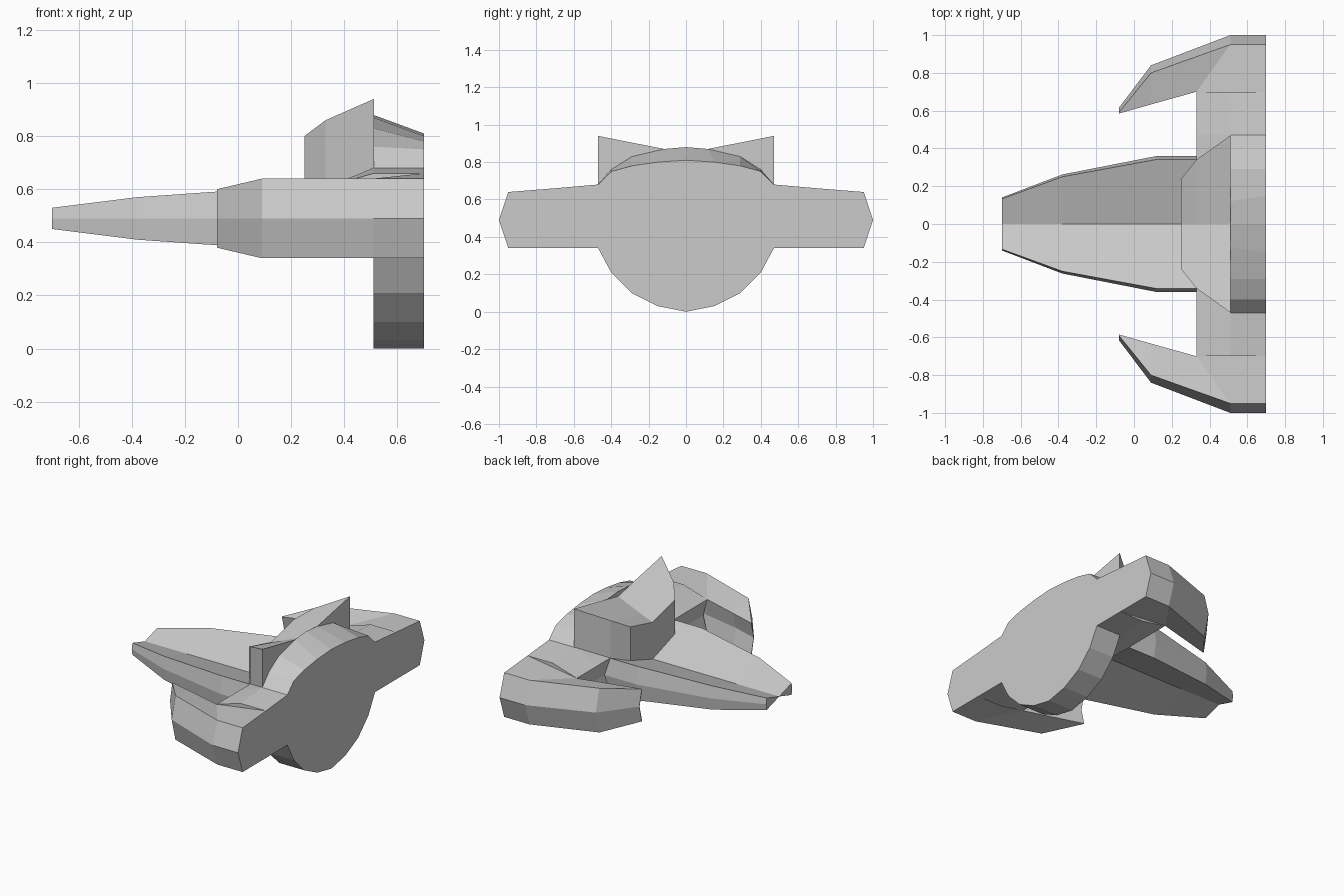
import bpy
import bmesh

if "Cube" in bpy.data.objects:
    bpy.data.objects.remove(bpy.data.objects["Cube"])


def loft(name, rings, mirror=False):
    """Skin matching rings of points, cap both ends, optionally mirror across y."""
    bm = bmesh.new()
    rows = [[bm.verts.new(p) for p in ring] for ring in rings]
    n = len(rows[0])
    for a, b in zip(rows, rows[1:]):
        for i in range(n):
            j = (i + 1) % n
            bm.faces.new((a[i], a[j], b[j], b[i]))
    bm.faces.new(rows[0])
    bm.faces.new(rows[-1])
    bmesh.ops.remove_doubles(bm, verts=bm.verts, dist=0.0005)
    bmesh.ops.recalc_face_normals(bm, faces=bm.faces)
    mesh = bpy.data.meshes.new(name)
    bm.to_mesh(mesh)
    bm.free()
    obj = bpy.data.objects.new(name, mesh)
    bpy.context.collection.objects.link(obj)
    if mirror:
        mod = obj.modifiers.new("mirror", 'MIRROR')
        mod.use_axis = (False, True, False)
        mod.use_mirror_merge = False
    return obj


MID = 0.49

# Nose: two wedge halves meeting in a valley on the centre line
nose = []
for x, y, bevel, h in [(-0.7, 0.14, 0.007, 0.04), (-0.38, 0.262, 0.012, 0.08),
                       (0.12, 0.36, 0.018, 0.115), (0.36, 0.36, 0.018, 0.115)]:
    nose.append([(x, 0, MID), (x, y - bevel, MID + h),
                 (x, y, MID), (x, y - bevel, MID - h)])
loft("nose", nose, mirror=True)


# Forward-swept wing tips with a chevron edge
def tip_ring(outer, edge, inner, inner_mid, h_out, h_in):
    return [(*outer, MID), (*edge, MID + h_out), (*inner, MID + h_in),
            (*inner_mid, MID), (*inner, MID - h_in), (*edge, MID - h_out)]


tips = [
    tip_ring((-0.08, 0.615), (-0.08, 0.59), (-0.08, 0.585), (-0.08, 0.612), 0.11, 0.109),
    tip_ring((0.09, 0.84), (0.09, 0.80), (0.09, 0.633), (0.09, 0.665), 0.15, 0.112),
    tip_ring((0.51, 1.0), (0.51, 0.95), (0.33, 0.70), (0.36, 0.72), 0.15, 0.116),
]
tips.append([(0.7, 1.0, MID), (0.7, 0.95, 0.64), (0.7, 0.70, 0.66),
             (0.7, 0.70, MID), (0.7, 0.70, 0.34), (0.7, 0.95, 0.34)])
loft("wing_tips", tips, mirror=True)

# Wing centre section with a sloping front
wing = []
for y, top in [(-0.7, 0.66), (-0.47, 0.68), (0.47, 0.68), (0.7, 0.66)]:
    wing.append([(0.33, y, 0.606), (0.51, y, top), (0.7, y, top),
                 (0.7, y, 0.34), (0.51, y, 0.34), (0.33, y, 0.374), (0.36, y, MID)])
loft("wing_centre", wing)

# Round rear hull, its top sloping down toward the back
lower = [(0.40, 0.21), (0.29, 0.10), (0.15, 0.03)]
front_top = [(0.12, 0.87), (0.29, 0.83), (0.40, 0.76), (0.47, 0.68)]
rear_top = [(0.15, 0.80), (0.29, 0.78), (0.40, 0.75), (0.47, 0.68)]


def hull_ring(x, peak, top):
    half = top + [(0.47, 0.34)] + lower
    return ([(x, 0, peak)] + [(x, y, z) for y, z in half] + [(x, 0, 0)]
            + [(x, -y, z) for y, z in reversed(half)])


loft("rear_hull", [hull_ring(0.51, 0.88, front_top), hull_ring(0.7, 0.81, rear_top)])

# Bridge tower with a valley-shaped roof
tower = []
for x, y, base, top, valley in [(0.25, 0.24, 0.57, 0.80, 0.74),
                                (0.33, 0.34, 0.60, 0.86, 0.77),
                                (0.512, 0.47, 0.675, 0.94, 0.847)]:
    tower.append([(x, y, base), (x, y, top), (x, 0, valley),
                  (x, -y, top), (x, -y, base), (x, 0, MID)])
loft("bridge_tower", tower)
